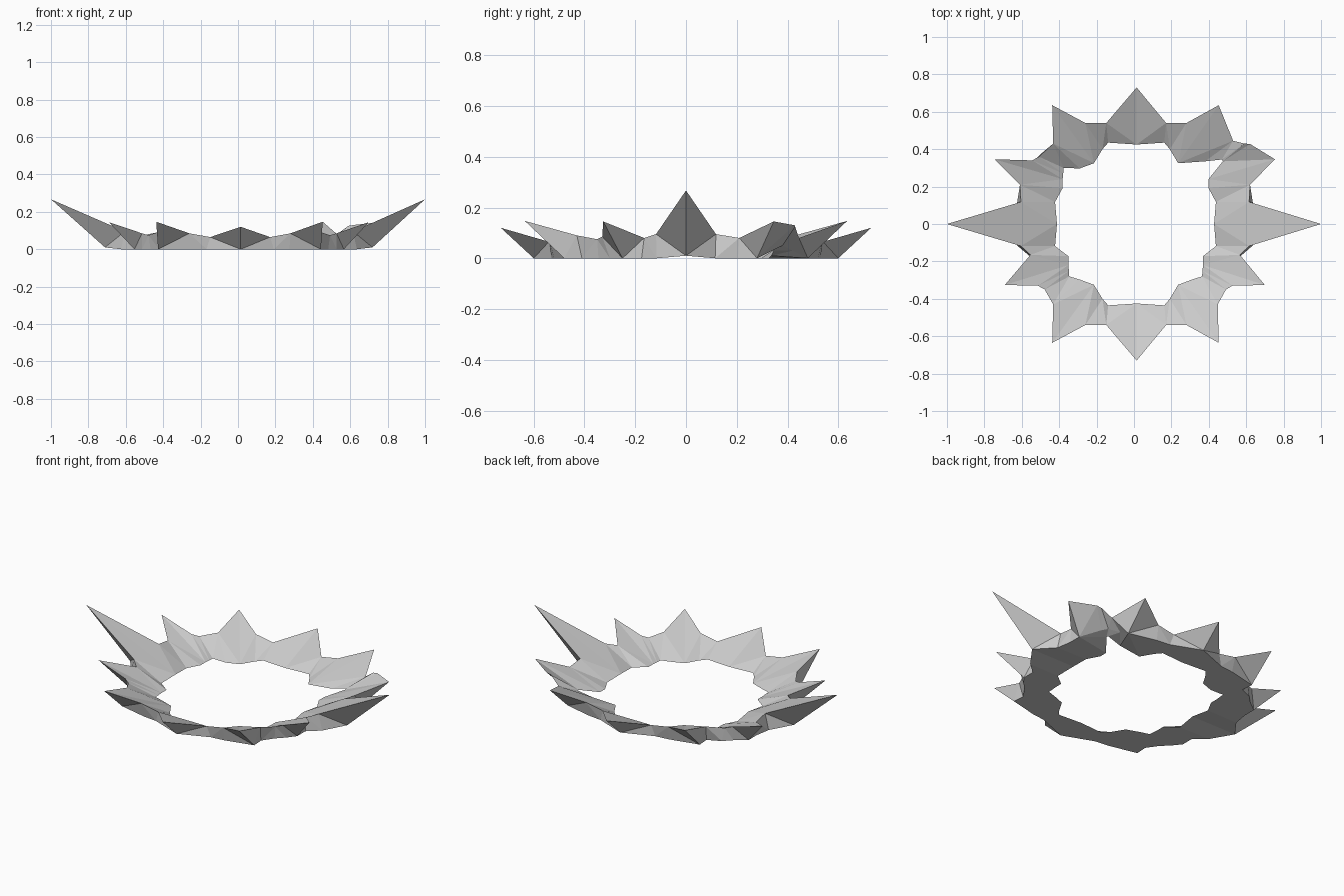
import bpy, bmesh

# Cross-sections of the front right quarter, front spike to side spike:
# inner x, y | outer base x, y | rim x, y, z
QUARTER = [
    (0.00, -.425, 0.00, -.60, 0.00, -.73, .12),     # front spike
    (0.15, -.435, 0.18, -.53, 0.16, -.54, .065),    # valley
    (0.18, -.40, 0.265, -.52, 0.27, -.54, .085),
    (0.225, -.325, 0.435, -.48, 0.445, -.635, .147),  # diagonal spike
    (0.30, -.297, 0.43, -.41, 0.44, -.43, .09),     # valley
    (0.355, -.28, 0.475, -.345, 0.485, -.35, .075),
    (0.357, -.25, 0.52, -.30, 0.52, -.33, .085),
    (0.36, -.22, 0.56, -.25, 0.695, -.326, .145),   # side spike
    (0.36, -.172, 0.56, -.175, 0.56, -.165, .08),   # valley
    (0.43, -.118, 0.63, -.115, 0.61, -.118, .095),
    (0.42, 0.00, 0.715, 0.00, 1.00, 0.00, .267),    # long spike
]
# Lifted, pushed-out sections at the back right: inner, base, rim (3D)
BENT = {
    4: ((.38, .335, .01), (.45, .42, .03), (.53, .445, .08)),
    5: ((.47, .345, .03), (.50, .38, .05), (.59, .43, .125)),
    6: ((.475, .335, .03), (.53, .36, .04), (.62, .428, .13)),
}


def section(i, sx, sy):
    if (sx, sy) == (1, 1) and i in BENT:
        return BENT[i]
    ix, iy, bx, by, tx, ty, tz = QUARTER[i]
    if sy > 0 and 4 < i < 9:               # back side spikes reach further out
        d = .03 if i < 7 else .055
        ix, bx, tx = ix + .03, bx + d, tx + d
        iy, by, ty = iy - .02, by - .03, ty - (.02 if i == 7 else .045 if i == 8 else 0.01)
    lift = .01 if i == 10 else 0

    def place(x, y, z):
        return (sx * x + .014 * (1 - abs(x)), sy * abs(y), z)
    return place(ix, iy, lift), place(bx, by, lift), place(tx, ty, tz)


# Walk around the four quarters
order = [(i, 1, -1) for i in range(0, 11)]
order += [(i, 1, 1) for i in range(9, -1, -1)]
order += [(i, -1, 1) for i in range(1, 11)]
order += [(i, -1, -1) for i in range(9, 0, -1)]

bm = bmesh.new()
rings = [[bm.verts.new(p) for p in section(*o)] for o in order]
for a, b in zip(rings, rings[1:] + rings[:1]):
    for k in range(3):
        m = (k + 1) % 3
        bm.faces.new((a[k], b[k], b[m], a[m]))
bmesh.ops.triangulate(bm, faces=bm.faces[:], quad_method='SHORT_EDGE')
bmesh.ops.recalc_face_normals(bm, faces=bm.faces[:])

mesh = bpy.data.meshes.new("spiked_ring")
bm.to_mesh(mesh)
bm.free()
ring = bpy.data.objects.new("spiked_ring", mesh)
bpy.context.collection.objects.link(ring)
